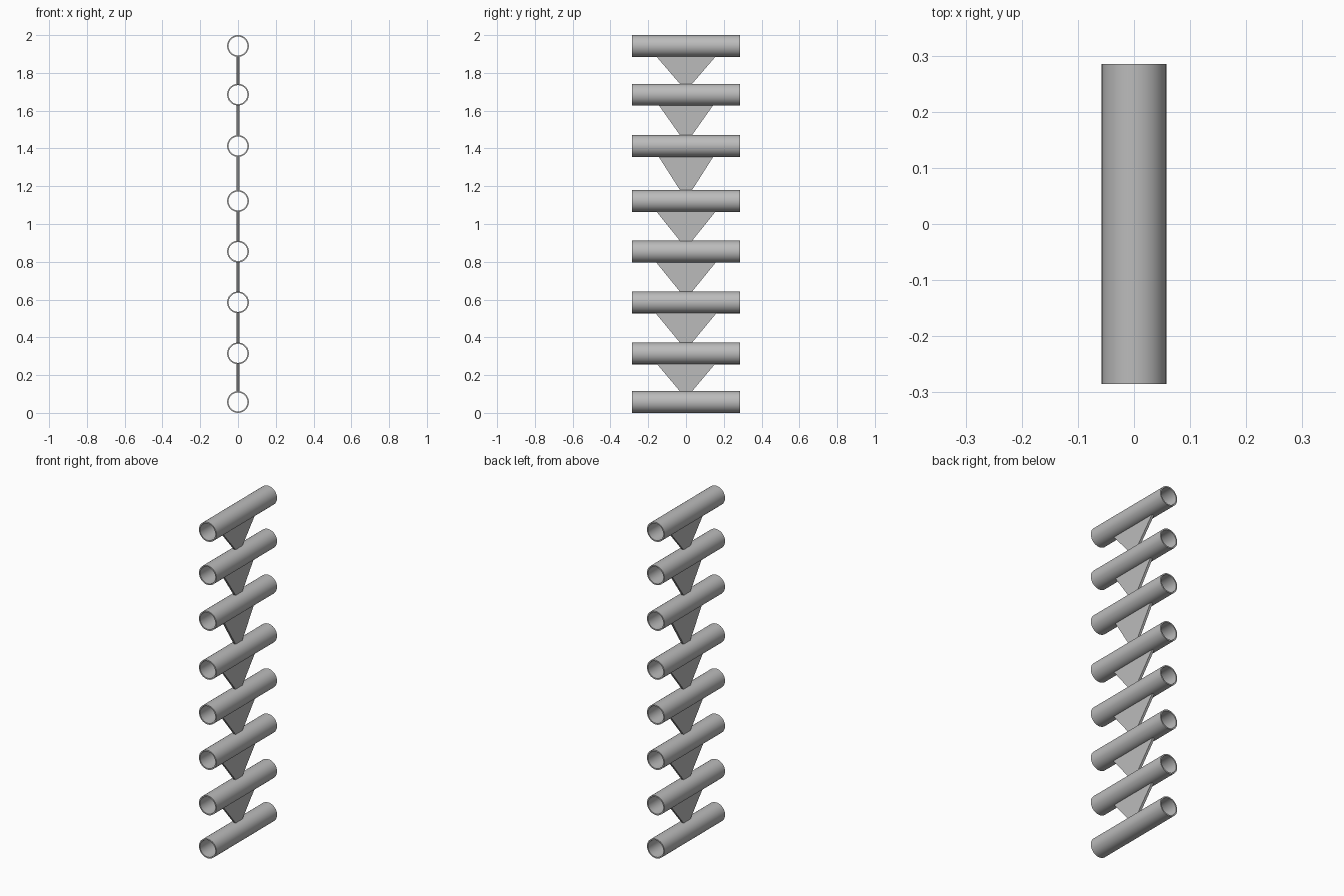
import bpy, bmesh, math

if "Cube" in bpy.data.objects:
    bpy.data.objects.remove(bpy.data.objects["Cube"])

R_OUT, R_IN, HALF_LEN = 0.0575, 0.050, 0.285
SEGMENTS = 48
PLATE_T = 0.014
# tube heights, bottom to top
HEIGHTS = [0.0575, 0.315, 0.585, 0.854, 1.122, 1.413, 1.685, 1.9425]
# half width of each web plate at the underside of the tube above it
TOP_HALF = [0.155, 0.163, 0.16, 0.158, 0.146, 0.145, 0.158]
BOTTOM_HALF = 0.03

grey = bpy.data.materials.new("grey metal")
grey.diffuse_color = (0.5, 0.5, 0.5, 1)
grey.use_nodes = True
grey.node_tree.nodes["Principled BSDF"].inputs["Base Color"].default_value = grey.diffuse_color


def add_object(name, bm):
    bmesh.ops.recalc_face_normals(bm, faces=bm.faces)
    mesh = bpy.data.meshes.new(name)
    bm.to_mesh(mesh)
    bm.free()
    mesh.materials.append(grey)
    obj = bpy.data.objects.new(name, mesh)
    bpy.context.collection.objects.link(obj)
    return obj


def tube(name, z):
    # closed rectangular wall section swept around the y axis
    bm = bmesh.new()
    section = [(R_OUT, -HALF_LEN), (R_OUT, HALF_LEN), (R_IN, HALF_LEN), (R_IN, -HALF_LEN)]
    rings = []
    for i in range(SEGMENTS):
        a = 2 * math.pi * i / SEGMENTS
        rings.append([bm.verts.new((r * math.cos(a), y, z + r * math.sin(a))) for r, y in section])
    for i in range(SEGMENTS):
        a, b = rings[i], rings[(i + 1) % SEGMENTS]
        for k in range(4):
            n = (k + 1) % 4
            bm.faces.new((a[k], a[n], b[n], b[k]))
    obj = add_object(name, bm)
    bpy.ops.object.select_all(action='DESELECT')
    obj.select_set(True)
    bpy.context.view_layer.objects.active = obj
    bpy.ops.object.shade_smooth_by_angle(angle=math.radians(30))


def web(name, z_low, z_high, half_top):
    # tapered plate, its ends sunk slightly into the tube walls
    sink = 0.003
    bm = bmesh.new()
    outline = [(-BOTTOM_HALF, z_low - sink), (BOTTOM_HALF, z_low - sink),
               (half_top, z_high + sink), (-half_top, z_high + sink)]
    face = bm.faces.new([bm.verts.new((-PLATE_T / 2, y, z)) for y, z in outline])
    out = bmesh.ops.extrude_face_region(bm, geom=[face])
    verts = [v for v in out["geom"] if isinstance(v, bmesh.types.BMVert)]
    bmesh.ops.translate(bm, verts=verts, vec=(PLATE_T, 0, 0))
    add_object(name, bm)


for i, z in enumerate(HEIGHTS):
    tube(f"tube_{i + 1}", z)

for i, half in enumerate(TOP_HALF):
    web(f"web_plate_{i + 1}", HEIGHTS[i] + R_OUT, HEIGHTS[i + 1] - R_OUT, half)
